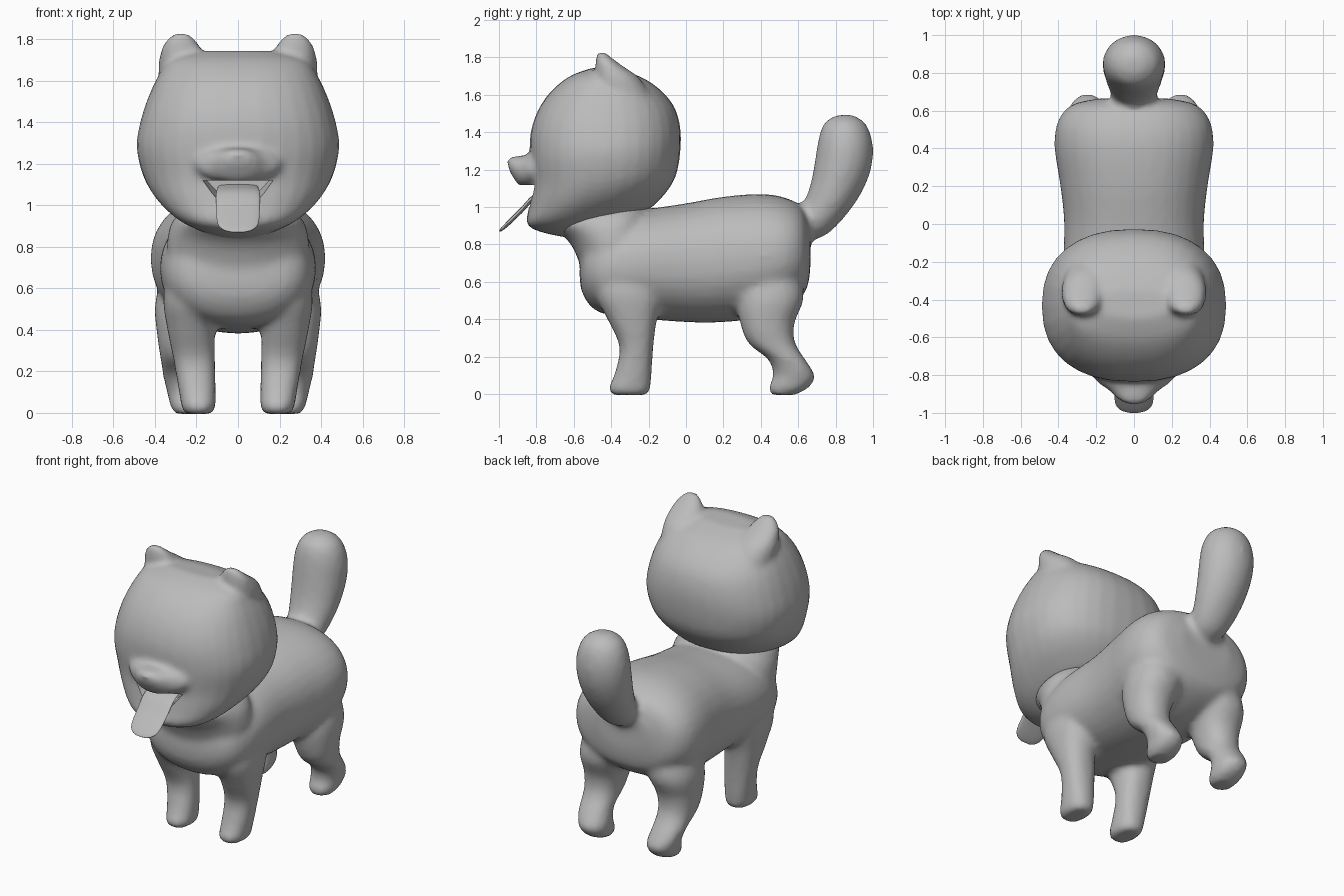
import bpy, bmesh, math
from mathutils import Vector

if "Cube" in bpy.data.objects:
    bpy.data.objects.remove(bpy.data.objects["Cube"])

fur = bpy.data.materials.new("plain_grey")
fur.diffuse_color = (0.5, 0.5, 0.5, 1)
fur.use_nodes = True
fur.node_tree.nodes["Principled BSDF"].inputs["Base Color"].default_value = fur.diffuse_color


def new_object(name, bm):
    bmesh.ops.recalc_face_normals(bm, faces=bm.faces)
    me = bpy.data.meshes.new(name)
    bm.to_mesh(me)
    bm.free()
    ob = bpy.data.objects.new(name, me)
    bpy.context.collection.objects.link(ob)
    me.materials.append(fur)
    return ob


def loft(name, rings, power=2.2, side=1, steps=4, n=32):
    """Each ring: centre x, half width, then two opposite points y0, z0, y1, z1."""
    fine = []
    for i in range(len(rings) - 1):
        p = [rings[min(max(i + k, 0), len(rings) - 1)] for k in (-1, 0, 1, 2)]
        for s in range(steps):
            t = s / steps
            fine.append([0.5 * (2 * b + (c - a) * t + (2 * a - 5 * b + 4 * c - d) * t * t
                                + (3 * b - a - 3 * c + d) * t ** 3) for a, b, c, d in zip(*p)])
    fine.append(rings[-1])
    bm = bmesh.new()
    loops = []
    for x, w, y0, z0, y1, z1 in fine:
        mid = Vector((x, (y0 + y1) / 2, (z0 + z1) / 2))
        arm = Vector((0, (y1 - y0) / 2, (z1 - z0) / 2))
        loop = []
        for k in range(n):
            a = math.tau * k / n
            c, s = math.cos(a), math.sin(a)
            u = math.copysign(abs(c) ** (2 / power), c)
            v = math.copysign(abs(s) ** (2 / power), s)
            p = mid + Vector((w * u, 0, 0)) + arm * v
            p.x *= side
            loop.append(bm.verts.new(p))
        loops.append(loop)
    for a, b in zip(loops, loops[1:]):
        for k in range(n):
            bm.faces.new((a[k], a[(k + 1) % n], b[(k + 1) % n], b[k]))
    bm.faces.new(loops[0])
    bm.faces.new(loops[-1])
    return new_object(name, bm)


def select(obs):
    bpy.ops.object.select_all(action='DESELECT')
    for o in obs:
        o.select_set(True)
    bpy.context.view_layer.objects.active = obs[0]


def fuse(parts, voxel, smooth):
    """Blend overlapping parts into one soft skin."""
    select(parts)
    bpy.ops.object.join()
    ob = parts[0]
    m = ob.modifiers.new("skin", 'REMESH')
    m.mode, m.voxel_size = 'VOXEL', voxel
    m = ob.modifiers.new("soften", 'SMOOTH')
    m.factor, m.iterations = 0.5, smooth
    for name in ("skin", "soften"):
        bpy.ops.object.modifier_apply(modifier=name)
    return ob


# Torso and neck
body = [loft("body", [
    (0, .08, -.565, .74, -.57, .63), (0, .25, -.53, .84, -.55, .53),
    (0, .34, -.43, .93, -.47, .44), (0, .375, -.25, .98, -.3, .41),
    (0, .37, 0, 1.02, 0, .385), (0, .39, .2, 1.055, .2, .385),
    (0, .42, .4, 1.07, .4, .41), (0, .405, .53, 1.05, .55, .47),
    (0, .33, .62, 1.0, .64, .55), (0, .18, .665, .9, .665, .67)]),
    loft("neck", [
        (0, .28, -.74, .90, -.22, 1.02), (0, .33, -.63, .82, -.2, .96),
        (0, .34, -.57, .70, -.2, .85), (0, .3, -.55, .6, -.2, .7)])]

# Tail
body.append(loft("tail", [
    (0, .09, .50, .95, .58, .82), (0, .12, .62, 1.02, .74, .845),
    (0, .15, .665, 1.12, .89, 1.0), (0, .165, .69, 1.25, .98, 1.17),
    (0, .16, .71, 1.37, 1.0, 1.32), (0, .12, .74, 1.45, .965, 1.44),
    (0, .05, .80, 1.49, .89, 1.495)], 2))

# Legs
for s in (-1, 1):
    body.append(loft("front_leg", [
        (.19, .06, -.39, -.005, -.22, -.005), (.19, .08, -.415, .03, -.195, .015),
        (.195, .088, -.385, .10, -.185, .09), (.21, .1, -.355, .25, -.175, .25),
        (.225, .115, -.42, .40, -.155, .40), (.22, .14, -.49, .55, -.12, .55),
        (.19, .14, -.47, .7, -.15, .7)], 2.3, s))
    body.append(loft("hind_leg", [
        (.24, .06, .46, -.005, .58, -.005), (.24, .085, .44, .03, .65, .03),
        (.245, .095, .465, .10, .69, .09), (.26, .1, .44, .185, .655, .16),
        (.265, .11, .335, .27, .585, .27), (.26, .13, .29, .38, .58, .38),
        (.24, .16, .27, .52, .63, .52), (.2, .16, .3, .7, .6, .7)], 2.2, s))
body = fuse(body, .02, 6)

# Head, muzzle and ears
head = [loft("head", [
    (0, .15, -.60, .83, -.28, .98), (0, .25, -.77, .865, -.2, .99),
    (0, .325, -.85, .91, -.15, 1.03), (0, .405, -.84, 1.0, -.09, 1.10),
    (0, .46, -.825, 1.12, -.05, 1.18), (0, .488, -.835, 1.27, -.03, 1.30),
    (0, .468, -.83, 1.4, -.03, 1.42), (0, .43, -.79, 1.52, -.06, 1.53),
    (0, .385, -.72, 1.62, -.13, 1.62), (0, .33, -.62, 1.70, -.23, 1.69),
    (0, .2, -.5, 1.745, -.35, 1.735)], 2.35),
    loft("muzzle", [
        (0, .045, -.955, 1.245, -.945, 1.195), (0, .09, -.935, 1.267, -.905, 1.13),
        (0, .135, -.88, 1.275, -.875, 1.11), (0, .2, -.83, 1.285, -.83, 1.11),
        (0, .27, -.72, 1.35, -.72, 1.1)])]
for s in (-1, 1):
    head.append(loft("ear", [
        (.25, .13, -.5, 1.58, -.18, 1.58), (.262, .12, -.49, 1.67, -.25, 1.69),
        (.272, .095, -.485, 1.75, -.34, 1.755), (.275, .065, -.48, 1.80, -.40, 1.80),
        (.275, .03, -.47, 1.83, -.43, 1.825)], 2.1, s))
head = fuse(head, .018, 4)

# Open mouth, cut with a tapered wedge
bm = bmesh.new()
for y, k in ((-1.0, 1), (-.70, .75)):
    for s in (-1, 1):
        bm.verts.new((s * .2 * k, y, 1.118))
        bm.verts.new((s * .085 * k, y, .965 + (1 - k) * .25))
bmesh.ops.convex_hull(bm, input=bm.verts)
cutter = new_object("mouth_cutter", bm)
cutter.hide_render = True
select([head])
m = head.modifiers.new("mouth", 'BOOLEAN')
m.object, m.operation, m.solver = cutter, 'DIFFERENCE', 'EXACT'
bpy.ops.object.modifier_apply(modifier="mouth")
bpy.data.objects.remove(cutter)

# Tongue
tongue = loft("tongue", [
    (0, .095, -.70, 1.10, -.70, 1.08), (0, .105, -.81, 1.07, -.80, 1.045),
    (0, .105, -.89, .99, -.875, .97), (0, .098, -.96, .92, -.945, .903),
    (0, .07, -.99, .888, -.98, .875), (0, .03, -1.0, .872, -.995, .868)], 2.4)

body.name, head.name = "body", "head"
for ob, angle in ((body, 60), (head, 45), (tongue, 50)):
    select([ob])
    bpy.ops.object.shade_smooth_by_angle(angle=math.radians(angle))
